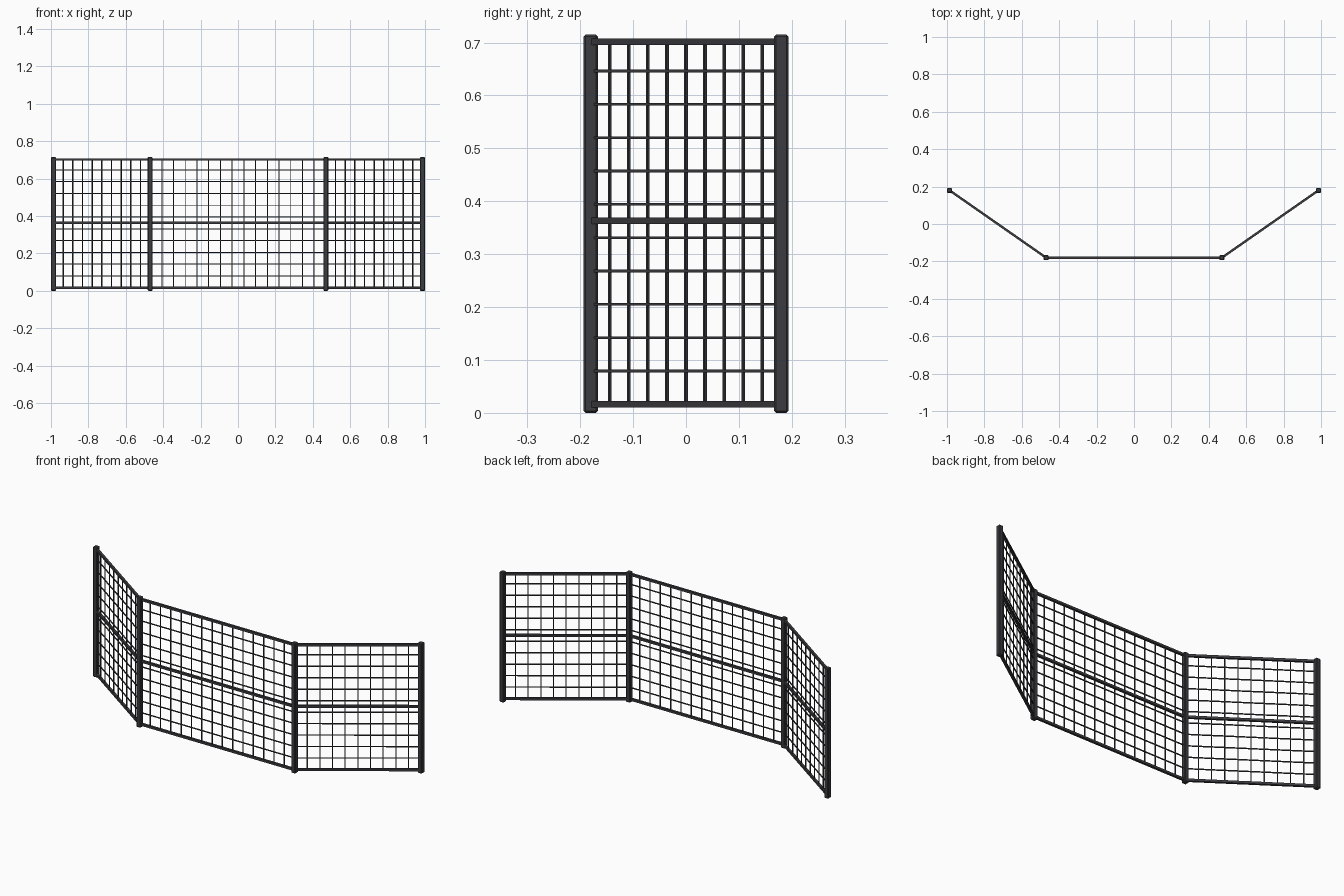
import bpy
from math import atan2
from mathutils import Vector, Matrix

cube = bpy.data.objects.get("Cube")
if cube:
    bpy.data.objects.remove(cube, do_unlink=True)


def make_material(name, rgb):
    mat = bpy.data.materials.new(name)
    mat.use_nodes = True
    mat.diffuse_color = (*rgb, 1)
    mat.node_tree.nodes["Principled BSDF"].inputs["Base Color"].default_value = (*rgb, 1)
    return mat


metal = make_material("dark grey metal", (0.045, 0.045, 0.052))


def box(name, centre, size, angle=0.0, bevel=0.0):
    """Box of the given size, turned about z."""
    bpy.ops.mesh.primitive_cube_add(size=1, location=centre, rotation=(0, 0, angle))
    ob = bpy.context.object
    ob.name = name
    ob.data.transform(Matrix.Diagonal((*size, 1)))
    ob.data.materials.append(metal)
    if bevel:
        mod = ob.modifiers.new("Bevel", "BEVEL")
        mod.width = bevel
        mod.segments = 1
    return ob


POST, HEIGHT = 0.027, 0.715
RAIL, WIRE = 0.0125, 0.005
BOTTOM, MIDDLE, TOP = 0.016, 0.363, 0.7015
ROW_START, ROW_STEP, ROWS = 0.0793, 0.063, 10

# Posts, from the right end to the left end
corners = [Vector(p) for p in
           ((-0.9865, 0.18), (-0.47, -0.18), (0.47, -0.18), (0.9865, 0.18))]
post_names = ("right_end_post", "right_corner_post", "left_corner_post", "left_end_post")
for name, p in zip(post_names, corners):
    box(name, (p.x, p.y, HEIGHT / 2), (POST, POST, HEIGHT), bevel=0.004)

# Panels between neighbouring posts
panels = (("right", 10), ("centre", 15), ("left", 10))
for (side, cells), a, b in zip(panels, corners, corners[1:]):
    run = b - a
    mid = (a + b) / 2
    angle = atan2(run.y, run.x)

    # Rails
    for level, z in (("bottom", BOTTOM), ("middle", MIDDLE), ("top", TOP)):
        box(f"{side}_{level}_rail", (mid.x, mid.y, z), (run.length, RAIL, RAIL), angle)

    # Horizontal wires
    for i in range(ROWS):
        box(f"{side}_horizontal_wire_{i + 1}",
            (mid.x, mid.y, ROW_START + ROW_STEP * i), (run.length, WIRE, WIRE), angle)

    # Vertical wires
    for i in range(1, cells):
        p = a.lerp(b, i / cells)
        box(f"{side}_vertical_wire_{i}",
            (p.x, p.y, (BOTTOM + TOP) / 2), (WIRE, WIRE, TOP - BOTTOM), angle)
